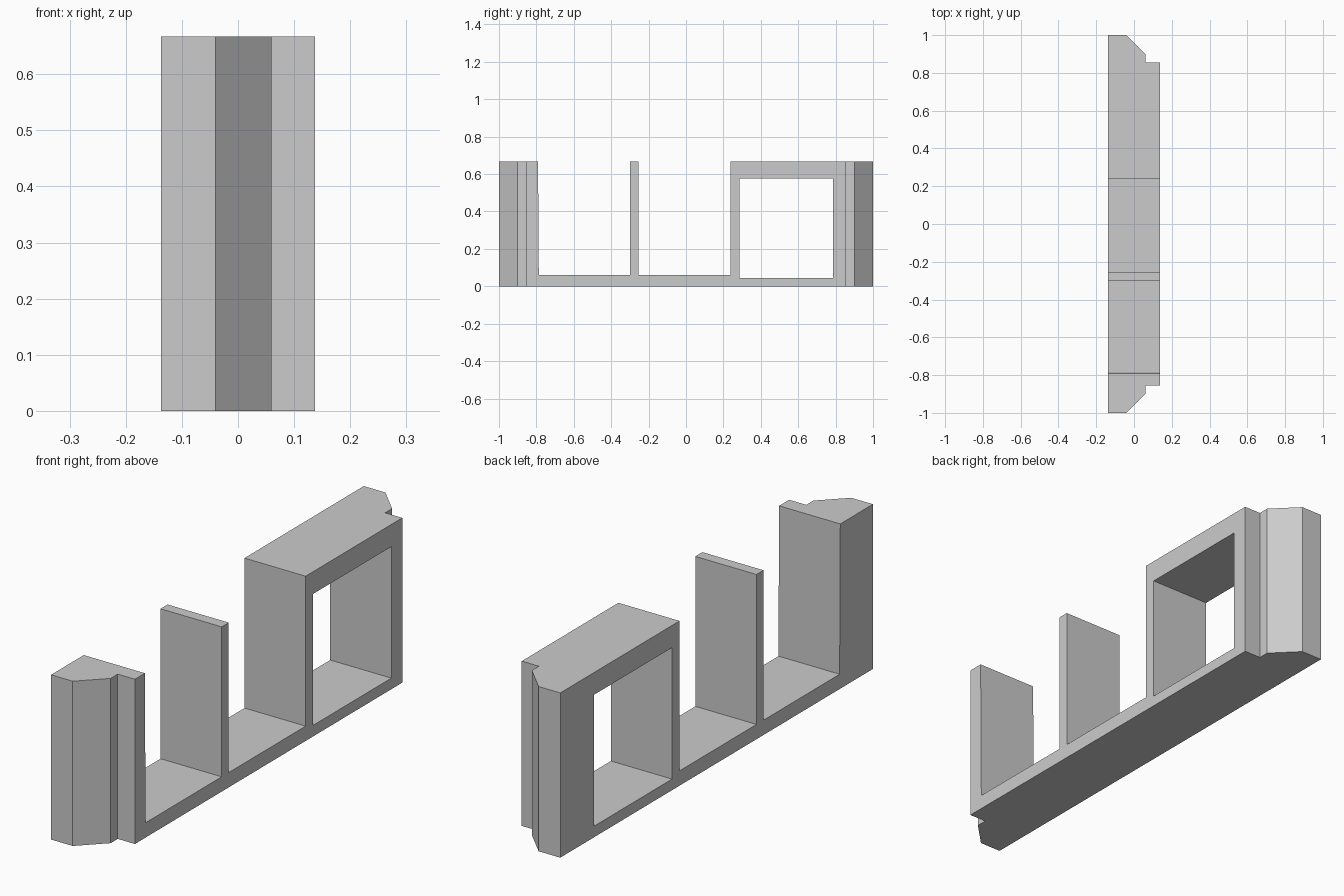
import bpy
import bmesh
from mathutils import Vector

cube = bpy.data.objects.get("Cube")
if cube:
    bpy.data.objects.remove(cube, do_unlink=True)

HALF_W, HEIGHT = 0.137, 0.667

grey = bpy.data.materials.new("plain grey")
grey.use_nodes = True
colour = (0.6, 0.6, 0.6, 1)
grey.diffuse_color = colour
grey.node_tree.nodes["Principled BSDF"].inputs["Base Color"].default_value = colour


def prism(name, points, offset):
    """Closed solid: a flat outline pushed along an offset."""
    bm = bmesh.new()
    face = bm.faces.new([bm.verts.new(p) for p in points])
    grown = bmesh.ops.extrude_face_region(bm, geom=[face], use_keep_orig=True)
    verts = [g for g in grown["geom"] if isinstance(g, bmesh.types.BMVert)]
    bmesh.ops.translate(bm, verts=verts, vec=Vector(offset))
    bmesh.ops.recalc_face_normals(bm, faces=bm.faces)
    mesh = bpy.data.meshes.new(name)
    bm.to_mesh(mesh)
    bm.free()
    mesh.materials.append(grey)
    obj = bpy.data.objects.new(name, mesh)
    bpy.context.collection.objects.link(obj)
    return obj


# Solid bar with chamfered, stepped ends, mirrored front to back
end = [(-HALF_W, -1), (-0.04, -1), (0.06, -0.9), (0.06, -0.855), (HALF_W, -0.855)]
plan = end + [(x, -y) for x, y in reversed(end)]
frame = prism("divided_frame", [(x, y, 0) for x, y in plan], (0, 0, HEIGHT))

# Side outlines of the two open bays and the closed window
openings = {
    "front_bay": [(-0.787, 0.06), (-0.3, 0.06), (-0.3, 0.8), (-0.792, 0.8)],
    "middle_bay": [(-0.255, 0.06), (0.237, 0.06), (0.237, 0.8), (-0.255, 0.8)],
    "window": [(0.285, 0.045), (0.785, 0.045), (0.785, 0.577), (0.285, 0.577)],
}
for name, outline in openings.items():
    cutter = prism(name + "_cutter", [(-0.3, y, z) for y, z in outline], (0.6, 0, 0))
    cutter.hide_render = True
    cutter.hide_set(True)
    cut = frame.modifiers.new(name, "BOOLEAN")
    cut.operation = "DIFFERENCE"
    cut.solver = "EXACT"
    cut.object = cutter

# Bake the cuts into the frame and drop the cutters
bpy.context.view_layer.update()
baked = bpy.data.meshes.new_from_object(
    frame.evaluated_get(bpy.context.evaluated_depsgraph_get()))
frame.modifiers.clear()
frame.data = baked
for name in openings:
    bpy.data.objects.remove(bpy.data.objects[name + "_cutter"], do_unlink=True)
